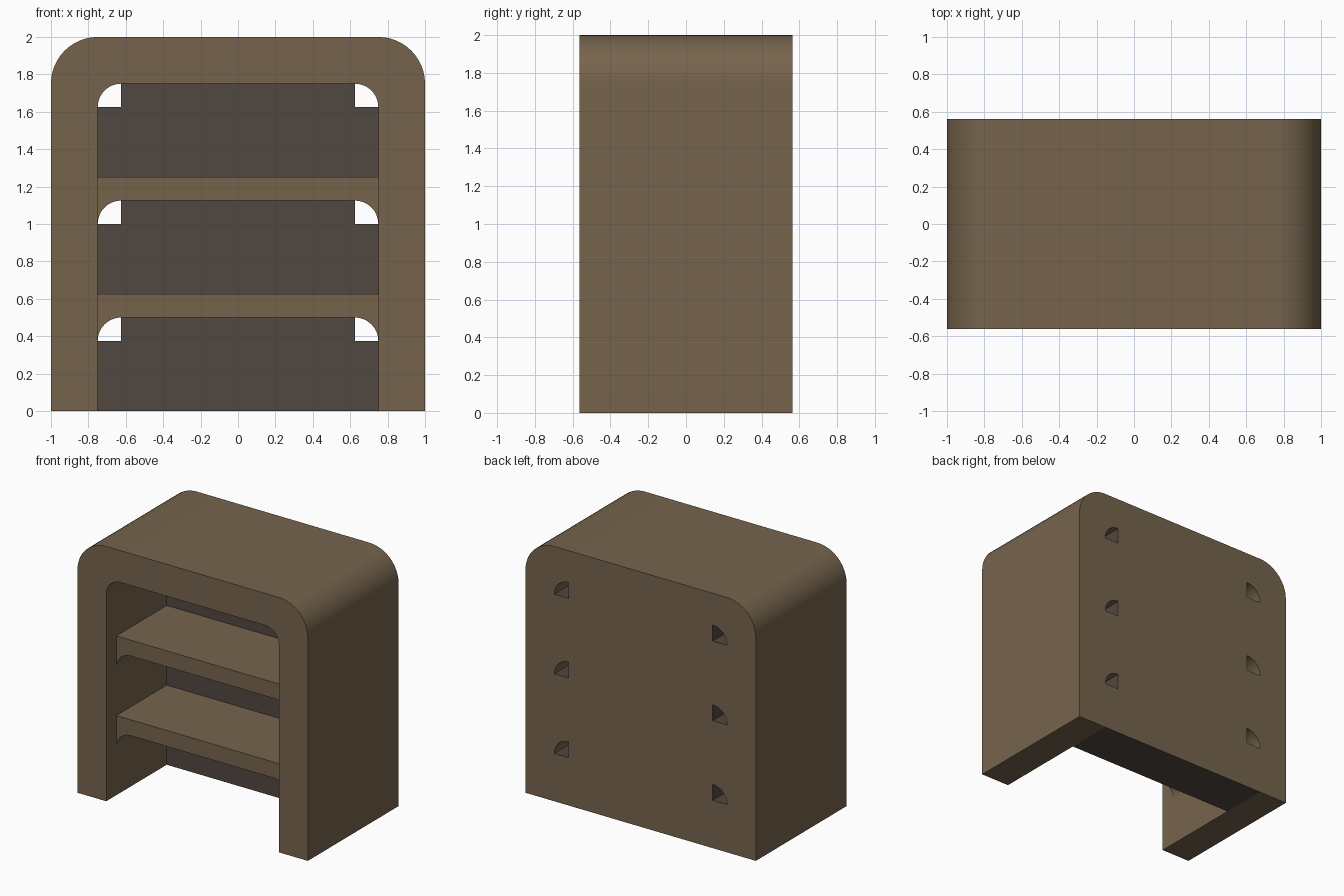
import bpy
import bmesh
import math

cube = bpy.data.objects.get("Cube")
if cube:
    bpy.data.objects.remove(cube, do_unlink=True)

FRONT, BACK = -0.5625, 0.5625
SHELF_FRONT, PANEL_FRONT = -0.4375, 0.1875
HALF, INNER, TOP = 1.0, 0.75, 2.0
FILLET = 0.125
BAY_HEIGHT = 0.5


def material(name, srgb):
    lin = [((c / 255 + 0.055) / 1.055) ** 2.4 for c in srgb] + [1]
    mat = bpy.data.materials.new(name)
    mat.use_nodes = True
    mat.diffuse_color = lin
    bsdf = mat.node_tree.nodes["Principled BSDF"]
    bsdf.inputs["Base Color"].default_value = lin
    bsdf.inputs["Roughness"].default_value = 0.8
    return mat


wood = material("warm brown wood", (118, 100, 77))
dark = material("dark brown backing", (81, 71, 64))


def arch(half, z, radius, steps=12):
    """Rounded top from the right side (-x) over to the left side (+x)."""
    points = []
    for side, start in ((-1, math.pi), (1, math.pi / 2)):
        for i in range(steps + 1):
            a = start - math.pi / 2 * i / steps
            points.append((side * (half - radius) + radius * math.cos(a),
                           z - radius + radius * math.sin(a)))
    return points


def prism(name, profile, y0, y1, mats):
    """Extrude an x-z profile in depth; a second material goes on the back face."""
    bm = bmesh.new()
    face = bm.faces.new([bm.verts.new((x, y0, z)) for x, z in profile])
    new = bmesh.ops.extrude_face_region(bm, geom=[face])["geom"]
    bmesh.ops.translate(bm, vec=(0, y1 - y0, 0),
                        verts=[g for g in new if isinstance(g, bmesh.types.BMVert)])
    bmesh.ops.recalc_face_normals(bm, faces=bm.faces)
    for f in bm.faces:
        f.material_index = int(len(mats) > 1 and f.normal.y > 0.9)
    mesh = bpy.data.meshes.new(name)
    bm.to_mesh(mesh)
    bm.free()
    for m in mats:
        mesh.materials.append(m)
    obj = bpy.data.objects.new(name, mesh)
    bpy.context.collection.objects.link(obj)
    bpy.ops.object.select_all(action='DESELECT')
    obj.select_set(True)
    bpy.context.view_layer.objects.active = obj
    bpy.ops.object.shade_smooth_by_angle(angle=math.radians(30))
    return obj


# Outer arched frame
outer = [(-HALF, 0)] + arch(HALF, TOP, 0.25) + [(HALF, 0)]
opening = [(-INNER, 0)] + arch(INNER, 1.75, FILLET) + [(INNER, 0)]
prism("arched_frame", outer + opening[::-1], FRONT, BACK, [wood])

# Shelves with rounded brackets underneath
for name, top in (("lower_shelf", 0.625), ("upper_shelf", 1.25)):
    underside = arch(INNER, top - FILLET, FILLET)
    prism(name, [(INNER, top), (-INNER, top)] + underside, SHELF_FRONT, BACK, [wood])

# Thick backing in each bay, notched at the upper corners
notch = INNER - FILLET
for name, z in (("lower", 0), ("middle", 0.625), ("upper", 1.25)):
    top, step = z + BAY_HEIGHT, z + BAY_HEIGHT - FILLET
    prism(name + "_back_panel",
          [(-INNER, z), (-INNER, step), (-notch, step), (-notch, top),
           (notch, top), (notch, step), (INNER, step), (INNER, z)],
          PANEL_FRONT, BACK, [dark, wood])
